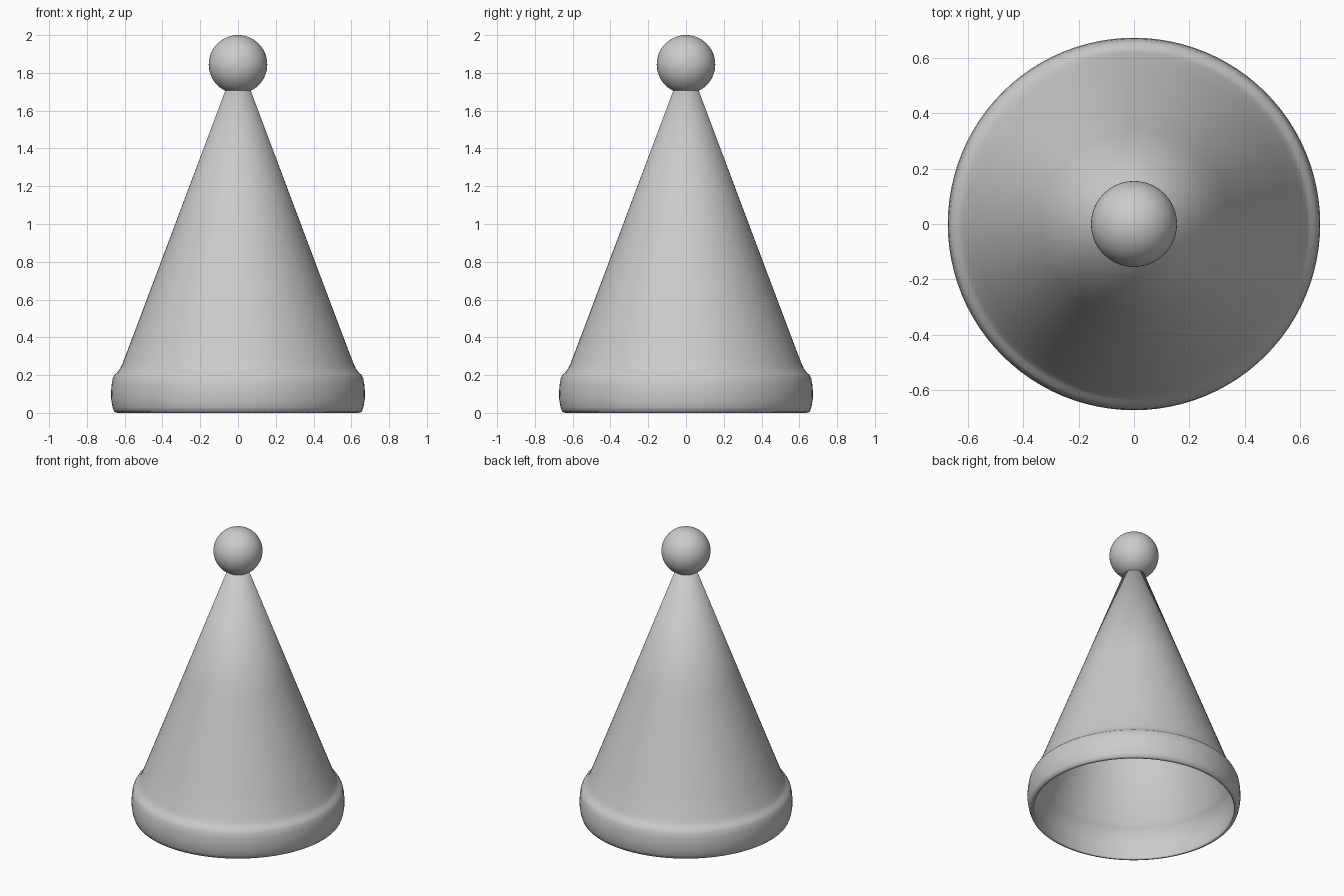
import bpy, bmesh, math

if "Cube" in bpy.data.objects:
    bpy.data.objects.remove(bpy.data.objects["Cube"])


def lathe(name, profile, steps=96):
    """Spin an (r, z) profile around the z axis."""
    bm = bmesh.new()
    verts = [bm.verts.new((r, 0, z)) for r, z in profile]
    edges = [bm.edges.new(p) for p in zip(verts, verts[1:])]
    bmesh.ops.spin(bm, geom=verts + edges, cent=(0, 0, 0), axis=(0, 0, 1),
                   angle=2 * math.pi, steps=steps)
    bmesh.ops.remove_doubles(bm, verts=bm.verts, dist=1e-4)
    bmesh.ops.recalc_face_normals(bm, faces=bm.faces)
    mesh = bpy.data.meshes.new(name)
    bm.to_mesh(mesh)
    bm.free()
    obj = bpy.data.objects.new(name, mesh)
    bpy.context.collection.objects.link(obj)
    mesh.shade_smooth()
    return obj


# Hollow cone with a rounded brim band: inner wall down, lip, outer wall up
inner = [(0.04, 1.71), (0.592, 0.25), (0.607, 0.215), (0.628, 0.185),
         (0.64, 0.10), (0.638, 0.03), (0.632, 0.006)]
outer = [(0.64, 0.0), (0.655, 0.006), (0.664, 0.03), (0.671, 0.07),
         (0.672, 0.11), (0.669, 0.15), (0.663, 0.182), (0.652, 0.203),
         (0.636, 0.216), (0.624, 0.235), (0.612, 0.26), (0.57, 0.37),
         (0.34, 0.98), (0.066, 1.71)]
lathe("hat_cone", inner + outer + inner[:1])

# Ball on the tip
bpy.ops.mesh.primitive_uv_sphere_add(segments=64, ring_count=32, radius=0.155,
                                     location=(0, 0, 1.845))
ball = bpy.context.object
ball.name = "tip_ball"
bpy.ops.object.shade_smooth()
